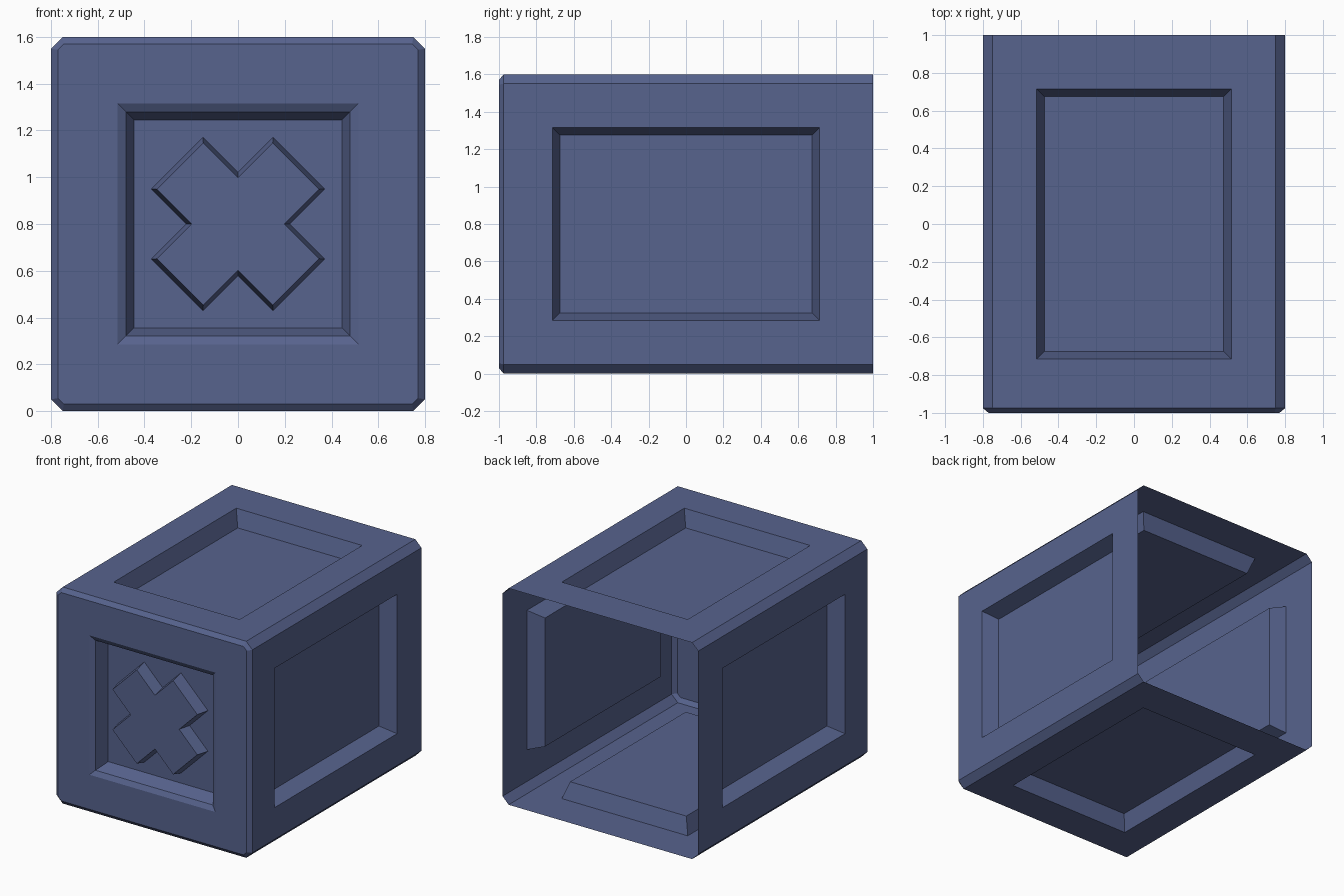
import bpy
import bmesh
from math import radians
from mathutils import Matrix, Vector

cube = bpy.data.objects.get("Cube")
if cube:
    bpy.data.objects.remove(cube, do_unlink=True)

blue = bpy.data.materials.new("slate blue")
blue.use_nodes = True
blue.diffuse_color = (0.095, 0.125, 0.27, 1)
blue.node_tree.nodes["Principled BSDF"].inputs["Base Color"].default_value = blue.diffuse_color

LIFT = Matrix.Translation((0, 0, 0.8))
FRONT = LIFT @ Matrix.Rotation(radians(90), 4, 'X')   # local +z points to the front


def octagon(half, cut, z):
    """Square with cut corners, counter-clockwise, two points per corner."""
    a, b = half, half - cut
    return [(a, b, z), (b, a, z), (-b, a, z), (-a, b, z),
            (-a, -b, z), (-b, -a, z), (b, -a, z), (a, -b, z)]


def rect(half, low, high, z):
    return [(half, high, z), (-half, high, z), (-half, low, z), (half, low, z)]


def build(name, matrix, rings, cap=True, corners=None):
    """Bridge matching rings, optionally cap the last and frame the first."""
    bm = bmesh.new()
    loops = [[bm.verts.new(p) for p in ring] for ring in rings]
    for outer, inner in zip(loops, loops[1:]):
        n = len(outer)
        for i in range(n):
            j = (i + 1) % n
            bm.faces.new((outer[i], outer[j], inner[j], inner[i]))
    if cap:
        bm.faces.new(loops[-1])
    if corners:
        o = [bm.verts.new(p) for p in corners]
        s = loops[0]
        for i in range(4):
            j = (i + 1) % 4
            bm.faces.new((o[2 * i], o[2 * i + 1], s[i]))
            bm.faces.new((o[2 * i + 1], o[2 * j], s[j], s[i]))
    bm.transform(matrix)
    mesh = bpy.data.meshes.new(name)
    bm.to_mesh(mesh)
    bm.free()
    mesh.materials.append(blue)
    obj = bpy.data.objects.new(name, mesh)
    bpy.context.collection.objects.link(obj)


# Four thin walls, each with a recessed panel; the back stays open
for k, name in enumerate(("top_wall", "left_wall", "bottom_wall", "right_wall")):
    build(name, LIFT @ Matrix.Rotation(radians(90 * k), 4, 'Y'),
          [rect(0.75, -0.975, 1, 0.8), rect(0.515, -0.715, 0.715, 0.8),
           rect(0.475, -0.675, 0.675, 0.68)])

# Chamfered long edges
for k in range(4):
    bm_matrix = LIFT @ Matrix.Rotation(radians(90 * k + 45), 4, 'Y')
    half, dist = 0.05 / 2 ** 0.5, 1.55 / 2 ** 0.5
    build("edge_chamfer", bm_matrix, [rect(half, -0.975, 1, dist)])

# Chamfered rim around the front
build("front_rim", FRONT, [octagon(0.8, 0.05, 0.975), octagon(0.77, 0.025, 1)], cap=False)

# Front frame with a lipped recess
build("front_panel", FRONT,
      [rect(0.515, -0.515, 0.515, 1), rect(0.48, -0.48, 0.48, 0.98),
       rect(0.445, -0.445, 0.445, 0.88)],
      corners=octagon(0.77, 0.025, 1))


def cross(arm, width, z):
    """Diagonal cross outline made by turning one arm."""
    points = []
    for k in range(4):
        turn = Matrix.Rotation(radians(45 + 90 * k), 3, 'Z')
        for p in ((arm, -width), (arm, width), (width, width)):
            points.append(turn @ Vector((*p, z)))
    return points


# Raised diagonal cross with sloped sides
build("front_cross", FRONT, [cross(0.368, 0.156, 0.88), cross(0.35, 0.14, 0.97)])
